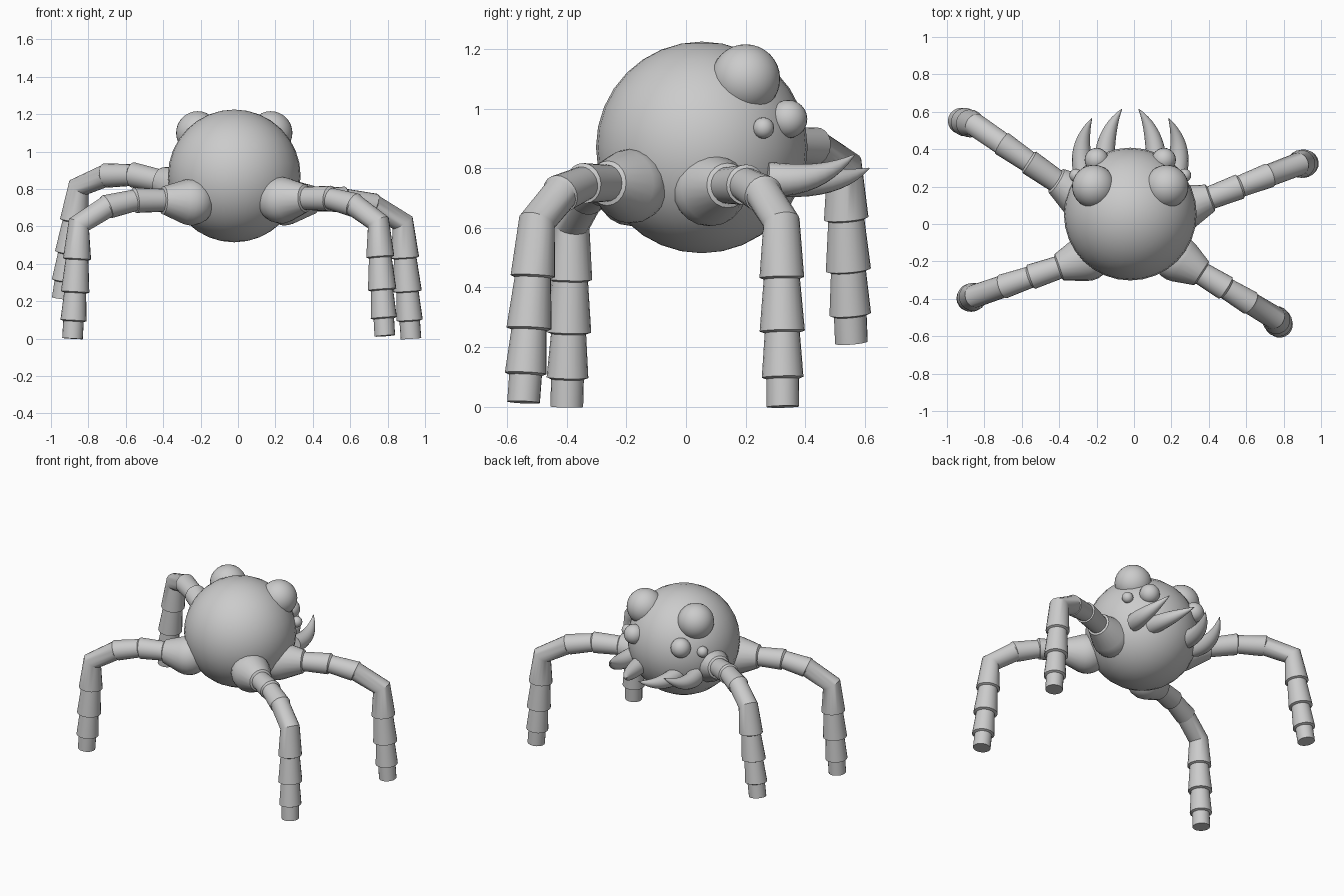
import bpy, bmesh, math
from mathutils import Vector

cube = bpy.data.objects.get("Cube")
if cube:
    bpy.data.objects.remove(cube, do_unlink=True)

grey = bpy.data.materials.new("plain_grey")
grey.use_nodes = True
grey.diffuse_color = (0.6, 0.6, 0.6, 1)
grey.node_tree.nodes["Principled BSDF"].inputs["Base Color"].default_value = (0.6, 0.6, 0.6, 1)

MID_X = -0.02   # symmetry plane of the body


def finish(bm, name):
    bmesh.ops.recalc_face_normals(bm, faces=bm.faces)
    mesh = bpy.data.meshes.new(name)
    bm.to_mesh(mesh)
    bm.free()
    mesh.materials.append(grey)
    mesh.shade_smooth()
    mesh.set_sharp_from_angle(angle=math.radians(30))
    obj = bpy.data.objects.new(name, mesh)
    bpy.context.collection.objects.link(obj)
    return obj


def ball(name, centre, radius, segments=32):
    bm = bmesh.new()
    bmesh.ops.create_uvsphere(bm, u_segments=segments, v_segments=segments // 2, radius=radius)
    finish(bm, name).location = centre


def tube(name, rings, sides=20):
    """Loft round sections along (point, radius) pairs lying in an upright plane."""
    pts = [p for p, r in rings]
    span = pts[-1] - pts[0]
    side = Vector((-span.y, span.x, 0)).normalized()
    bm = bmesh.new()
    loops = []
    for i, (p, r) in enumerate(rings):
        before = (p - pts[i - 1]).normalized() if i else Vector()
        after = (pts[i + 1] - p).normalized() if i < len(pts) - 1 else Vector()
        up = (before + after).cross(side).normalized()
        loops.append([bm.verts.new(p + r * (side * math.cos(a) + up * math.sin(a)))
                      for a in (math.tau * k / sides for k in range(sides))])
    for a, b in zip(loops, loops[1:]):
        for k in range(sides):
            n = (k + 1) % sides
            bm.faces.new((a[k], a[n], b[n], b[k]))
    bm.faces.new(loops[0])
    bm.faces.new(loops[-1])
    finish(bm, name)


def leg(name, hip, knee, foot):
    hip, knee, foot = Vector(hip), Vector(knee), Vector(foot)
    # arched thigh joints, then straight shin joints
    thigh = [hip.lerp(knee, t) + Vector((0, 0, lift))
             for t, lift in ((0.25, 0.04), (0.5, 0.07), (0.75, 0.065))]
    shin = [knee.lerp(foot, t) for t in (0.3, 0.59, 0.84)]
    # rounded hip tapering into the thigh
    out = (thigh[0] - hip).normalized()
    rings = []
    for deg in range(175, 60, -15):
        a = math.radians(deg)
        rings.append((hip + out * 0.125 * math.cos(a), 0.125 * math.sin(a)))
    # each sleeve flares, then steps in to the next one
    joints = [(thigh[0], 0.075, 0.062), (thigh[1], 0.068, 0.058), (thigh[2], 0.066, 0.06),
              (knee, 0.062, 0.062), (shin[0], 0.075, 0.061), (shin[1], 0.076, 0.059),
              (shin[2], 0.07, 0.055), (foot, 0.055, 0.055)]
    for i, (p, wide, narrow) in enumerate(joints):
        rings.append((p, wide))
        if wide > narrow:
            step = (joints[i + 1][0] - p).normalized() * 0.006
            rings.append((p + step, narrow))
    tube(name, rings)


def fang(name, base, middle, tip, radius):
    base, middle, tip = Vector(base), Vector(middle), Vector(tip)
    bend = middle * 2 - (base + tip) / 2
    rings = []
    for k in range(11):
        t = k / 10
        p = base * (1 - t) ** 2 + bend * 2 * t * (1 - t) + tip * t * t
        rings.append((p, radius * (1 - t ** 1.8) + 0.002))
    tube(name, rings, 16)


# Body
ball("body", (MID_X, 0.053, 0.87), 0.355)

# Legs, one of them raised
leg("back_left_leg", (0.25, 0.08, 0.73), (0.88, 0.32, 0.62), (0.925, 0.325, 0))
leg("front_left_leg", (0.23, -0.185, 0.74), (0.75, -0.5, 0.62), (0.785, -0.545, 0.015))
leg("front_right_leg", (-0.25, -0.18, 0.73), (-0.85, -0.385, 0.61), (-0.885, -0.4, 0))
leg("back_right_leg", (-0.27, 0.13, 0.8), (-0.85, 0.53, 0.81), (-0.94, 0.555, 0.215))

# Mirrored eyes and fangs
for word, s in (("left", 1), ("right", -1)):
    def at(x, y, z):
        return (MID_X + s * x, y, z)
    ball(word + "_large_eye", at(0.195, 0.2, 1.1), 0.116)
    ball(word + "_middle_eye", at(0.18, 0.343, 0.965), 0.064, 24)
    ball(word + "_small_eye", at(0.29, 0.26, 0.935), 0.036, 16)
    fang(word + "_outer_fang", at(0.25, 0.27, 0.765), at(0.255, 0.43, 0.775), at(0.205, 0.565, 0.845), 0.055)
    fang(word + "_inner_fang", at(0.14, 0.3, 0.765), at(0.115, 0.48, 0.76), at(0.045, 0.615, 0.8), 0.055)
